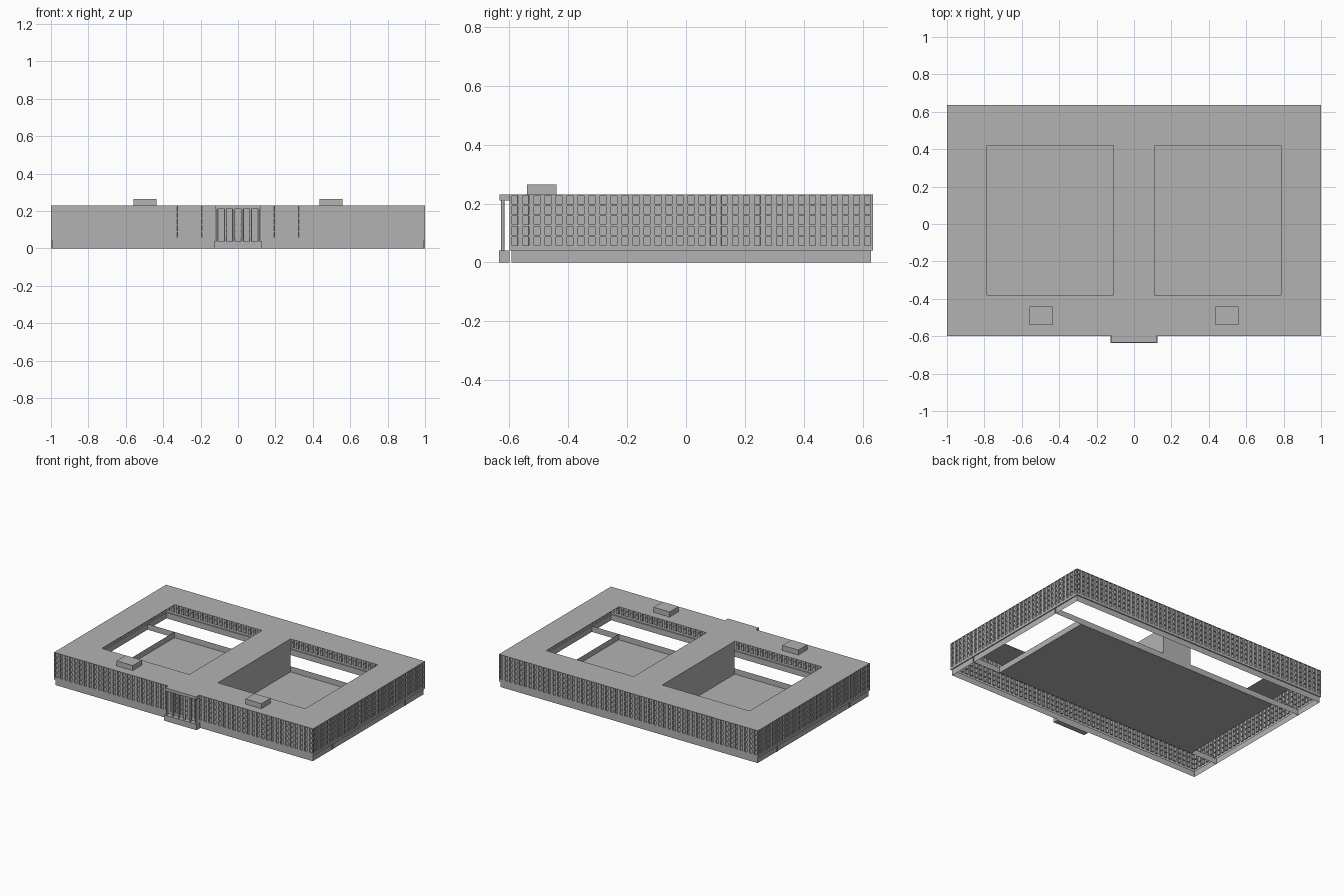
import bpy, bmesh, math
from mathutils import Matrix

cube = bpy.data.objects.get("Cube")
if cube:
    bpy.data.objects.remove(cube, do_unlink=True)

stone = bpy.data.materials.new("grey stone")
stone.use_nodes = True
stone.diffuse_color = (0.45, 0.45, 0.45, 1)
stone.node_tree.nodes["Principled BSDF"].inputs["Base Color"].default_value = (0.45, 0.45, 0.45, 1)

FRONT, BACK = -0.6, 0.635      # outer wall lines
ROOF, PLINTH = 0.23, 0.04      # heights
X_IN, X_OUT = 0.11, 0.785      # courtyard sides
Y_IN, Y_OUT = -0.38, 0.42


def finish(name, bm):
    mesh = bpy.data.meshes.new(name)
    bm.to_mesh(mesh)
    bm.free()
    mesh.materials.append(stone)
    obj = bpy.data.objects.new(name, mesh)
    bpy.context.collection.objects.link(obj)
    return obj


def box(name, x0, x1, y0, y1, z0, z1, open_ends=False):
    bm = bmesh.new()
    bmesh.ops.create_cube(bm, size=1)
    for v in bm.verts:
        v.co.x = x1 if v.co.x > 0 else x0
        v.co.y = y1 if v.co.y > 0 else y0
        v.co.z = z1 if v.co.z > 0 else z0
    bm.normal_update()
    if open_ends:
        ends = [f for f in bm.faces if abs(f.normal.z) > 0.5]
        bmesh.ops.delete(bm, geom=ends, context='FACES_ONLY')
    return finish(name, bm)


def grid(us, vs, point, hole=lambda i, j: False):
    """Quad grid over the cut lines us and vs, leaving out the holes."""
    bm = bmesh.new()
    rows = [[bm.verts.new(point(u, v)) for u in us] for v in vs]
    for j in range(len(vs) - 1):
        for i in range(len(us) - 1):
            if not hole(i, j):
                bm.faces.new((rows[j][i], rows[j][i + 1],
                              rows[j + 1][i + 1], rows[j + 1][i]))
    bmesh.ops.delete(bm, geom=[v for v in bm.verts if not v.link_faces], context='VERTS')
    bm.normal_update()
    return bm


def window_wall(name, length, angle, location):
    """Wall with recessed windows in five storeys."""
    count = round(length / 0.037)
    pitch = length / count
    us = [-length / 2]
    for k in range(count):
        mid = -length / 2 + (k + 0.5) * pitch
        us += [mid - pitch * 0.27, mid + pitch * 0.27]
    us.append(length / 2)
    vs = [PLINTH]
    for k in range(5):
        base = 0.055 + 0.035 * k
        vs += [base + 0.003, base + 0.032]
    vs.append(ROOF)
    bm = grid(us, vs, lambda u, v: (u, 0, v))
    # odd cells in both directions are the openings
    columns = len(us) - 1
    bm.faces.ensure_lookup_table()
    panes = [f for n, f in enumerate(bm.faces)
             if (n % columns) % 2 and (n // columns) % 2]
    bmesh.ops.inset_individual(bm, faces=panes, thickness=0.0002, depth=-0.008)
    turn = Matrix.Translation(location) @ Matrix.Rotation(angle, 4, 'Z')
    bmesh.ops.transform(bm, matrix=turn, verts=bm.verts)
    return finish(name, bm)


# Outer walls
mid_y = (FRONT + BACK) / 2
depth = BACK - FRONT
window_wall("front_wall", 2, 0, (0, FRONT, 0))
window_wall("back_wall", 2, math.pi, (0, BACK, 0))
window_wall("left_wall", depth, math.pi / 2, (1, mid_y, 0))
window_wall("right_wall", depth, -math.pi / 2, (-1, mid_y, 0))

# Plinth set slightly back, with the soffit above it
STEP = 0.007
box("plinth", -1 + STEP, 1 - STEP, FRONT + STEP, BACK - STEP, 0, PLINTH, True)
finish("plinth_soffit", grid(
    [-1, -1 + STEP, 1 - STEP, 1], [FRONT, FRONT + STEP, BACK - STEP, BACK],
    lambda u, v: (u, v, PLINTH), lambda i, j: (i, j) == (1, 1)))

# Roof with two courtyard openings
finish("roof", grid(
    [-1, -X_OUT, -X_IN, X_IN, X_OUT, 1], [FRONT, Y_IN, Y_OUT, BACK],
    lambda u, v: (u, v, ROOF), lambda i, j: j == 1 and i in (1, 3)))

# Courtyard floor, its low walls and the block between the courtyards
finish("courtyard_floor", grid([-X_OUT, X_OUT], [Y_IN, Y_OUT], lambda u, v: (u, v, 0)))
for name, y in (("front", Y_IN), ("back", Y_OUT)):
    finish(name + "_low_wall", grid([-1, 1], [0, PLINTH], lambda u, v: (u, y, v)))
for name, x in (("left", X_OUT), ("right", -X_OUT)):
    finish(name + "_low_wall", grid([Y_IN, Y_OUT], [0, PLINTH], lambda u, v: (x, u, v)))
box("central_block", -X_IN, X_IN, Y_IN, Y_OUT, 0, ROOF, True)

# Rooftop huts
for name, x in (("left", 0.497), ("right", -0.497)):
    box(name + "_roof_hut", x - 0.062, x + 0.062, -0.54, -0.44, ROOF, 0.265)

# Portico
box("portico_base", -0.125, 0.125, -0.635, FRONT, 0, PLINTH)
box("portico_lintel", -0.12, 0.12, -0.633, FRONT, 0.21, ROOF)
for k in range(6):
    bm = bmesh.new()
    bmesh.ops.create_cone(bm, segments=12, radius1=0.006, radius2=0.006, depth=0.17,
                          matrix=Matrix.Translation((-0.112 + k * 0.0448, -0.622, 0.125)))
    finish("portico_column_%d" % (k + 1), bm)
